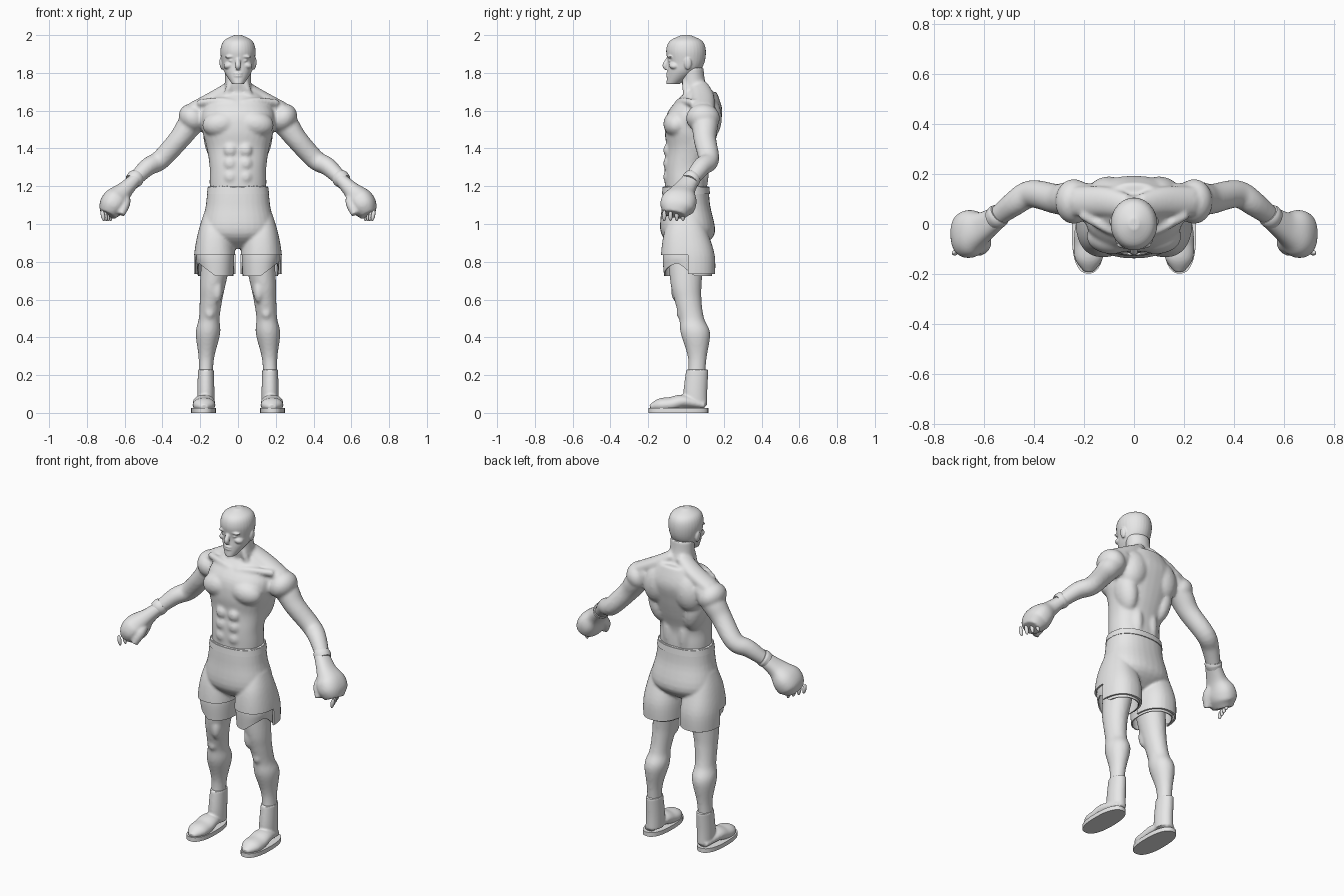
import bpy, bmesh, math
from mathutils import Matrix, Vector

if "Cube" in bpy.data.objects:
    bpy.data.objects.remove(bpy.data.objects["Cube"])

grey = bpy.data.materials.new("plain grey")
grey.use_nodes = True
grey.diffuse_color = (.8, .8, .8, 1)
for node in grey.node_tree.nodes:
    if node.type == 'BSDF_PRINCIPLED':
        node.inputs["Base Color"].default_value = grey.diffuse_color

ACROSS, DEPTH = Vector((1, 0, 0)), Vector((0, 1, 0))
SIDES = ((1, "left"), (-1, "right"))


def spline(rows, steps=5):
    """Pass a smooth curve through rows of numbers."""
    points = [Vector(row) for row in rows]
    padded = [points[0]] + points + [points[-1]]
    curve = []
    for before, start, end, after in zip(padded, padded[1:], padded[2:], padded[3:]):
        leave, arrive = (end - before) / 2, (after - start) / 2
        for step in range(steps):
            t = step / steps
            ease = t * t * (3 - 2 * t)
            curve.append(start.lerp(end, ease) + leave * t * (1 - t) ** 2 - arrive * t * t * (1 - t))
    return curve + [points[-1]]


def loft(bm, rows, side=1, ref=None, ratio=1.0, power=2.0, segments=32, caps=True):
    """Rows are x, y, z, radius. Rings are level, or square to the path if ref is given."""
    rows = spline(rows)
    centres = [Vector((row[0] * side, row[1], row[2])) for row in rows]
    rings = []
    for i, centre in enumerate(centres):
        u, v = ACROSS, DEPTH
        if ref:
            along = (centres[min(i + 1, len(rows) - 1)] - centres[max(i - 1, 0)]).normalized()
            u = (ref - along * ref.dot(along)).normalized()
            v = along.cross(u)
        radius = rows[i][3]
        ring = []
        for k in range(segments):
            angle = math.tau * k / segments
            c, s = (math.copysign(abs(w) ** (2 / power), w) for w in (math.cos(angle), math.sin(angle)))
            ring.append(bm.verts.new(centre + u * c * radius + v * s * radius * ratio))
        rings.append(ring)
    for low, high in zip(rings, rings[1:]):
        for k in range(segments):
            n = (k + 1) % segments
            bm.faces.new((low[k], low[n], high[n], high[k]))
    if caps:
        bm.faces.new(rings[0])
        bm.faces.new(rings[-1])


def upright(bm, rows, side=1, x=0.0, splay=0.0, **options):
    """Level loft from rows of z, y, half width; splay bends it sideways with height."""
    loft(bm, [(x - splay * z * z, y, z, radius) for z, y, radius in rows], side, **options)


def blob(bm, side, at, size, tilt=0.0):
    """Ellipsoid, tilted in the front plane."""
    place = Matrix.Translation((at[0] * side, at[1], at[2]))
    turn = Matrix.Rotation(tilt * side, 4, 'Y')
    bmesh.ops.create_uvsphere(bm, u_segments=24, v_segments=14, radius=1,
                              matrix=place @ turn @ Matrix.Diagonal((*size, 1)))


def box(bm, at, size):
    bmesh.ops.create_cube(bm, size=1, matrix=Matrix.Translation(at) @ Matrix.Diagonal((*size, 1)))


def make(name, bm, voxel=0.0, smooth=0, cutter=None, wall=0.0):
    """Turn a bmesh into a finished object, fusing its pieces if a voxel size is given."""
    bmesh.ops.recalc_face_normals(bm, faces=bm.faces)
    mesh = bpy.data.meshes.new(name)
    bm.to_mesh(mesh)
    bm.free()
    mesh.materials.append(grey)
    part = bpy.data.objects.new(name, mesh)
    bpy.context.scene.collection.objects.link(part)
    if voxel:
        fuse = part.modifiers.new("fuse", 'REMESH')
        fuse.mode, fuse.voxel_size = 'VOXEL', voxel
    if smooth:
        soften = part.modifiers.new("soften", 'SMOOTH')
        soften.factor, soften.iterations = .5, smooth
    if cutter:
        cut = part.modifiers.new("cut", 'BOOLEAN')
        cut.operation, cut.object, cut.solver, cut.use_self = 'DIFFERENCE', cutter, 'EXACT', True
    if wall:
        part.modifiers.new("wall", 'SOLIDIFY').thickness = wall
    bpy.ops.object.select_all(action='DESELECT')
    part.select_set(True)
    bpy.context.view_layer.objects.active = part
    bpy.ops.object.convert(target='MESH')
    bpy.ops.object.shade_smooth_by_angle(angle=math.radians(40))
    return part


# Body: torso and neck
bm = bmesh.new()
upright(bm, [(1, 0, .14), (1.2, 0, .15), (1.3, 0, .15), (1.4, .02, .165), (1.5, .03, .19),
             (1.6, .05, .19), (1.7, .08, .11)], ratio=.75, power=2.3)
upright(bm, [(1.65, .07, .08), (1.75, .04, .07), (1.83, .03, .07)], ratio=.9)
for side, label in SIDES:
    # Chest, shoulder blade, back wing, lower back, shoulder, neck cord
    blob(bm, side, (.09, -.05, 1.53), (.1, .07, .07), tilt=.15)
    blob(bm, side, (.1, .11, 1.56), (.09, .08, .12), tilt=-.2)
    blob(bm, side, (.12, .07, 1.44), (.06, .08, .13), tilt=.2)
    blob(bm, side, (.05, .07, 1.27), (.04, .05, .14))
    blob(bm, side, (.24, .09, 1.56), (.07, .09, .08), tilt=.7)
    blob(bm, side, (.04, 0, 1.74), (.02, .02, .09), tilt=-.35)
    # Belly
    for row in range(3):
        blob(bm, side, (.04, -.1, 1.25 + row * .07), (.034, .02, .034))
    # Slope from neck to shoulder, collar bone
    loft(bm, [(.03, .07, 1.73, .05), (.12, .09, 1.67, .06), (.23, .09, 1.61, .06)], side, ref=DEPTH, ratio=.65)
    loft(bm, [(.02, -.04, 1.64, .02), (.1, -.02, 1.65, .02), (.21, .04, 1.64, .02)], side, ref=DEPTH)
    # Arm
    loft(bm, [(.17, .09, 1.6, .07), (.25, .1, 1.53, .07), (.31, .1, 1.45, .06), (.41, .12, 1.34, .055),
              (.48, .08, 1.3, .05), (.57, .01, 1.21, .036)], side, ref=DEPTH, ratio=.95)
    # Leg, kneecap, inner thigh
    upright(bm, [(.95, 0, .09), (.7, 0, .07), (.6, .01, .06), (.5, .03, .055), (.42, .05, .065),
                 (.28, .06, .04), (.12, .05, .04)], side, x=.175, splay=.09, ratio=1.2)
    blob(bm, side, (.15, -.02, .53), (.03, .03, .04))
    blob(bm, side, (.11, -.04, .65), (.03, .04, .07))
make("body", bm, voxel=.009, smooth=5)

# Head: skull, nose, lips, chin
bm = bmesh.new()
upright(bm, [(1.74, -.07, .03), (1.8, -.02, .07), (1.85, 0, .085), (1.92, 0, .093), (1.97, 0, .075),
             (2, 0, .02)], ratio=1.13)
loft(bm, [(0, -.09, 1.88, .01), (0, -.11, 1.84, .015), (0, -.1, 1.82, .01)], ref=ACROSS)
for height in (1.797, 1.784):
    blob(bm, 1, (0, -.092, height), (.025, .014, .007))
blob(bm, 1, (0, -.08, 1.76), (.025, .02, .016))
for side, label in SIDES:
    # Brow, eye, cheek, ear
    blob(bm, side, (.036, -.083, 1.887), (.033, .016, .009), tilt=.1)
    blob(bm, side, (.035, -.08, 1.865), (.015, .014, .008))
    blob(bm, side, (.047, -.06, 1.84), (.03, .03, .02), tilt=.3)
    blob(bm, side, (.087, .01, 1.85), (.011, .02, .033), tilt=.1)
make("head", bm, voxel=.0045, smooth=3)

# Shorts, hollowed at the legs and cut shorter at the front
hollow = bmesh.new()
box(hollow, (0, 0, .66), (1, 1, .15))
box(hollow, (0, -.24, .735), (1, .5, .2))
bm = bmesh.new()
upright(bm, [(1.2, 0, .16), (1.1, 0, .17), (.95, .01, .19), (.87, .01, .08)], ratio=.75, power=2.3)
for side, label in SIDES:
    upright(bm, [(1.05, 0, .06), (.95, 0, .09), (.83, .01, .11), (.7, .01, .11)],
            side, x=.123, ratio=1.3, power=2.3)
    upright(hollow, [(.93, .01, .08), (.85, .01, .1), (.6, .01, .1)], side, x=.123, ratio=1.3, power=2.3)
cutter = make("shorts_cutter", hollow)
make("shorts", bm, voxel=.008, smooth=4, cutter=cutter)
bpy.data.objects.remove(cutter)

bm = bmesh.new()
upright(bm, [(1.16, 0, .165), (1.195, 0, .16)], ratio=.77, power=2.3, segments=64)
make("waistband", bm)

for side, label in SIDES:
    # Under layer, with its hem rising at the outer front
    bm = bmesh.new()
    upright(bm, [(.9, .01, .09), (.83, .01, .1), (.725, .01, .095)], side, x=.12, ratio=1.33,
            power=2.3, segments=48, caps=False)
    for vert in bm.verts:
        outward = max(0, abs(vert.co.x) - .12)
        forward = min(1, max(0, .5 - vert.co.y * 12))
        vert.co.z += outward * forward * max(0, .82 - vert.co.z) * 8
    make(label + "_under_short", bm, wall=.006)

    # Boot: ankle and foot
    bm = bmesh.new()
    upright(bm, [(.23, .06, .042), (.12, .05, .045), (.04, .05, .045)], side, x=.17, ratio=1.4)
    foot = [(.1, .04, .03), (-.01, .06, .055), (-.08, .045, .06), (-.14, .04, .055), (-.19, .03, .02)]
    loft(bm, [(.18, y, z, radius) for y, z, radius in foot], side, ref=ACROSS, ratio=.65)
    make(label + "_boot", bm, voxel=.006, smooth=4)

    # Sole
    bm = bmesh.new()
    upright(bm, [(0, -.04, .066), (.025, -.04, .066)], side, x=.182, ratio=2.4, power=2.4)
    make(label + "_sole", bm)

    # Glove with thumb
    bm = bmesh.new()
    loft(bm, [(.54, .03, 1.24, .045), (.6, -.01, 1.18, .06), (.645, -.03, 1.13, .09),
              (.67, -.05, 1.09, .09), (.69, -.06, 1.05, .06)], side, ref=DEPTH, ratio=.75, power=2.3)
    loft(bm, [(.6, -.02, 1.16, .025), (.6, -.08, 1.11, .03), (.62, -.11, 1.05, .02)], side, ref=ACROSS)
    make(label + "_glove", bm, voxel=.007, smooth=4)

    # Cuff band
    bm = bmesh.new()
    loft(bm, [(.535, .04, 1.25, .045), (.545, .03, 1.24, .049), (.56, .02, 1.225, .045)],
         side, ref=DEPTH, ratio=.95)
    make(label + "_cuff", bm)

    # Fingertips
    bm = bmesh.new()
    for finger in range(4):
        x, y = .715 - .012 * finger, -.115 + .033 * finger
        blob(bm, side, (x, y, 1.045), (.011, .011, .03), tilt=.2)
    make(label + "_fingertips", bm)
